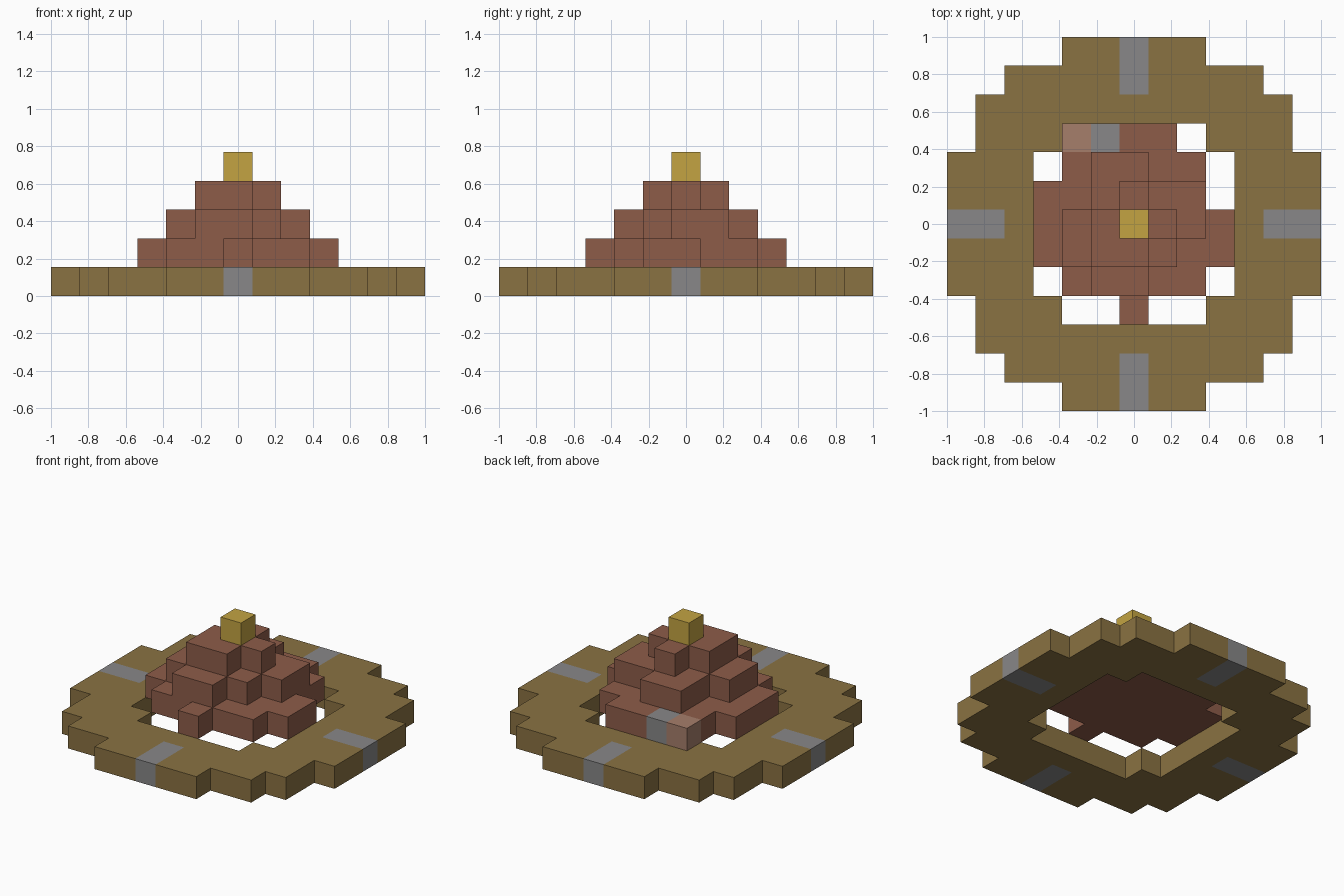
import bpy
import bmesh
from mathutils import Vector

cube = bpy.data.objects.get("Cube")
if cube:
    bpy.data.objects.remove(cube, do_unlink=True)

U = 2 / 13  # edge length of one block


def make_material(name, rgb):
    """Flat material from an sRGB colour in 0-255."""
    linear = [((c / 255 + 0.055) / 1.055) ** 2.4 for c in rgb] + [1]
    mat = bpy.data.materials.new(name)
    mat.use_nodes = True
    mat.diffuse_color = linear
    bsdf = mat.node_tree.nodes["Principled BSDF"]
    bsdf.inputs["Base Color"].default_value = linear
    bsdf.inputs["Roughness"].default_value = 0.9
    return mat


SAND = make_material("sand brown", (138, 114, 66))
RED = make_material("red brown", (141, 92, 73))
GREY = make_material("stone grey", (136, 135, 136))
PINK = make_material("pale clay", (166, 126, 107))
GOLD = make_material("gold", (195, 164, 66))


def build_blocks(name, cells):
    """Make one mesh from {(x, y, layer): material}, outer faces only."""
    mats = list(dict.fromkeys(cells.values()))
    bm = bmesh.new()
    for cell, mat in cells.items():
        for axis in range(3):
            for sign in (-1, 1):
                n = Vector((0, 0, 0))
                n[axis] = sign
                if tuple(int(c + d) for c, d in zip(cell, n)) in cells:
                    continue
                a = Vector((0, 0, 0))
                a[(axis + 1) % 3] = 1
                b = n.cross(a)
                mid = Vector(cell) + Vector((0, 0, 0.5)) + n / 2
                corners = (-a - b, a - b, a + b, b - a)
                face = bm.faces.new([bm.verts.new((mid + c / 2) * U) for c in corners])
                face.material_index = mats.index(mat)
    bmesh.ops.remove_doubles(bm, verts=bm.verts, dist=U / 100)
    mesh = bpy.data.meshes.new(name)
    bm.to_mesh(mesh)
    bm.free()
    for mat in mats:
        mesh.materials.append(mat)
    obj = bpy.data.objects.new(name, mesh)
    bpy.context.collection.objects.link(obj)
    return obj


# Round ground ring: outer and inner half widths for each row away from the middle
outer = [6, 6, 6, 5, 5, 4, 2]
inner = [3, 3, 3, 2, -1, -1, -1]
ring = {}
for y in range(-6, 7):
    for x in range(-6, 7):
        if inner[abs(y)] < abs(x) <= outer[abs(y)]:
            marker = x * y == 0 and max(abs(x), abs(y)) >= 5
            ring[x, y, 0] = GREY if marker else SAND
build_blocks("ground_ring", ring)

# Stepped mound: one plan per layer, rows from back to front
plans = [
    ["..pg##..."[1:8],
     ".#####.",
     "######.",
     "#######",
     "#######",
     ".#####.",
     "...#..."],
    [".......",
     "..##...",
     "..####.",
     ".#####.",
     ".####..",
     "..##...",
     "......."],
    [".......",
     ".......",
     "...#...",
     "..###..",
     "..##...",
     ".......",
     "......."],
]
palette = {"#": RED, "g": GREY, "p": PINK}
mound = {}
for layer, plan in enumerate(plans, start=1):
    for row, line in enumerate(plan):
        for col, mark in enumerate(line):
            if mark in palette:
                mound[col - 3, 3 - row, layer] = palette[mark]
build_blocks("stepped_mound", mound)

# Gold block on the summit
build_blocks("summit_block", {(0, 0, len(plans) + 1): GOLD})
